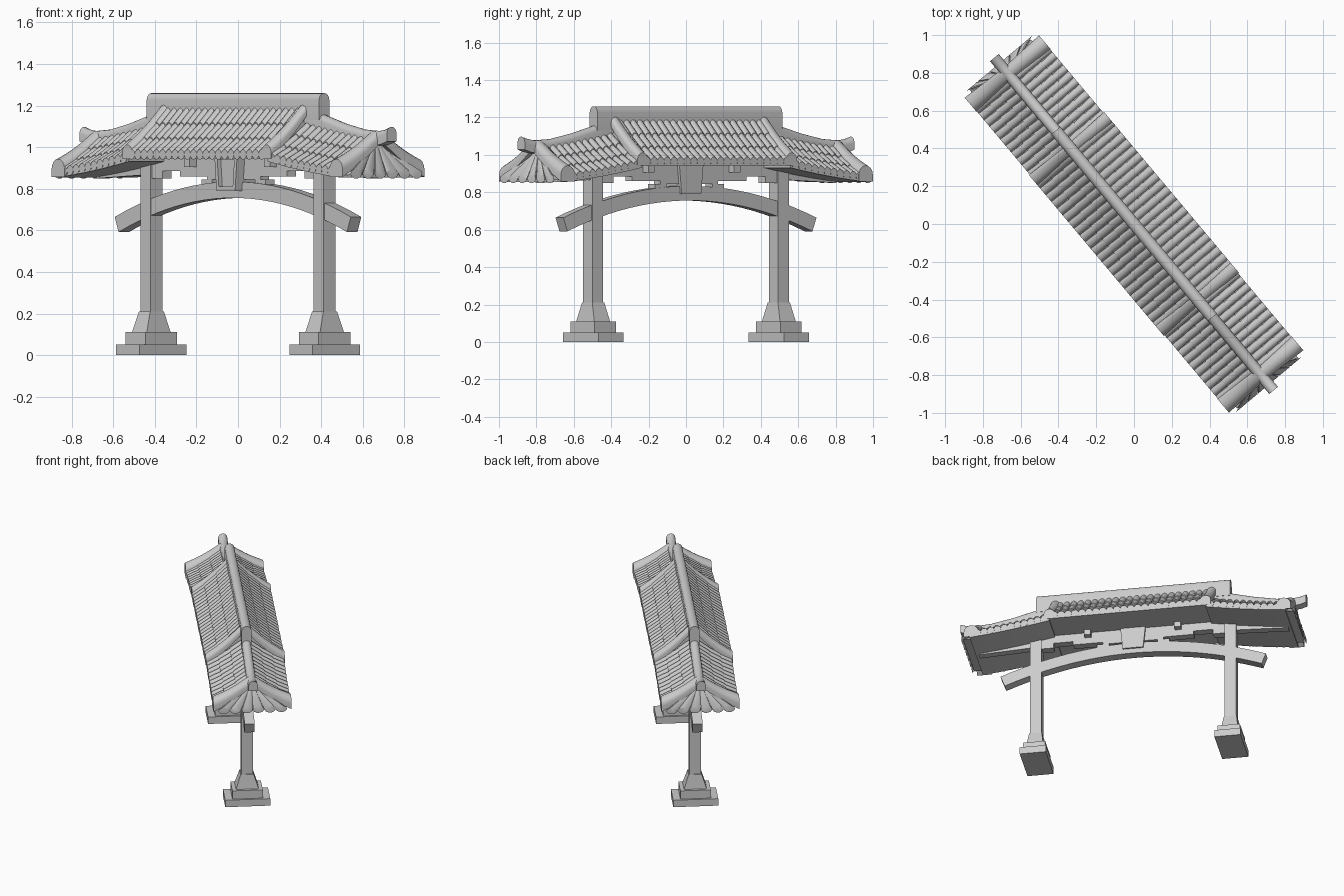
import bpy, bmesh, math
from mathutils import Matrix

cube = bpy.data.objects.get("Cube")
if cube:
    bpy.data.objects.remove(cube)

stone = bpy.data.materials.new("grey_stone")
stone.use_nodes = True
GREY = (0.6, 0.6, 0.6, 1)
stone.diffuse_color = GREY
stone.node_tree.nodes["Principled BSDF"].inputs["Base Color"].default_value = GREY

# The gate is modelled along x, then turned about z
TURN = Matrix.Rotation(math.radians(-50), 4, 'Z')


def build(name, lofts, smooth=False):
    """Make one object from several lofts; a loft is a list of closed rings."""
    bm = bmesh.new()
    for rings in lofts:
        vs = [[bm.verts.new(p) for p in ring] for ring in rings]
        n = len(vs[0])
        for a, b in zip(vs, vs[1:]):
            for i in range(n):
                j = (i + 1) % n
                bm.faces.new((a[i], a[j], b[j], b[i]))
        bm.faces.new(vs[0][::-1])
        bm.faces.new(vs[-1])
    bmesh.ops.recalc_face_normals(bm, faces=bm.faces)
    bm.transform(TURN)
    me = bpy.data.meshes.new(name)
    bm.to_mesh(me)
    bm.free()
    me.materials.append(stone)
    ob = bpy.data.objects.new(name, me)
    bpy.context.collection.objects.link(ob)
    if smooth:
        bpy.ops.object.select_all(action='DESELECT')
        ob.select_set(True)
        bpy.context.view_layer.objects.active = ob
        bpy.ops.object.shade_smooth_by_angle(angle=math.radians(40))


def rect(x, y, a, b, z):
    return [(x - a, y - b, z), (x + a, y - b, z), (x + a, y + b, z), (x - a, y + b, z)]


def frustum(x, y, z0, z1, a0, b0, a1=None, b1=None):
    return [rect(x, y, a0, b0, z0), rect(x, y, a1 or a0, b1 or b0, z1)]


def arch_profile(r, h, n=8):
    """Half-circle on short straight sides: (across, up) pairs."""
    pts = [(r * math.cos(math.pi * i / n), h - r + r * math.sin(math.pi * i / n))
           for i in range(n + 1)]
    return [(r, 0)] + pts + [(-r, 0)]


def oval(r, squash=1.0, n=10):
    return [(r * math.cos(2 * math.pi * i / n), squash * r * math.sin(2 * math.pi * i / n))
            for i in range(n)]


def across_x(prof, c):
    return [(c[0] + p, c[1], c[2] + q) for p, q in prof]


def across_y(prof, c):
    return [(c[0], c[1] + p, c[2] + q) for p, q in prof]


# Posts on stepped footings
for side, label in ((-1, "right"), (1, "left")):
    x = side * 0.648
    build(label + "_footing", [
        frustum(x, 0, 0, 0.05, 0.087, 0.148),
        frustum(x, 0, 0.05, 0.11, 0.074, 0.1),
        frustum(x, 0, 0.11, 0.21, 0.055, 0.075, 0.042, 0.043)])
    build(label + "_post", [frustum(x, 0, 0.2, 1.0, 0.038, 0.038)])


# Arched beam, with ends cut square to the curve
def arch_ring(s):
    slope = -0.45 * s
    k = 0.078 / math.hypot(1, slope)
    z = 0.756 - 0.225 * s * s
    top = (s - slope * k, z + k)
    return [(s, -0.033, z), (s, 0.033, z), (top[0], 0.033, top[1]), (top[0], -0.033, top[1])]


build("arched_beam", [[arch_ring(-0.855 + 1.71 * i / 24) for i in range(25)]])

# Lintel, cross brackets and spacer blocks
lintel = [frustum(0, 0, 0.885, 0.95, 0.64, 0.028),
          frustum(0, 0, 0.86, 0.89, 0.4, 0.028),
          frustum(0, 0, 0.845, 0.87, 0.2, 0.028)]
for m in (-1, 1):
    lintel += [frustum(m * 0.3, 0, 0.905, 0.95, 0.022, 0.07),
               frustum(m * 0.2, 0, 0.81, 0.845, 0.04, 0.028),
               frustum(m * 0.58, 0, 0.85, 0.89, 0.05, 0.028)]
build("lintel", lintel)

# Tapered centre plaque with a framed front
build("plaque", [frustum(0, -0.005, 0.79, 0.96, 0.068, 0.05, 0.085, 0.05)])
frame = [frustum(0, -0.065, 0.94, 0.96, 0.085, 0.012),
         frustum(0, -0.065, 0.79, 0.81, 0.07, 0.012)]
for m in (-1, 1):
    frame.append([rect(m * 0.06, -0.065, 0.01, 0.012, 0.79),
                  rect(m * 0.075, -0.065, 0.01, 0.012, 0.96)])
build("plaque_frame", frame)


# Roof surfaces: s along the gate, t from ridge (0) to eave (1)
def main_roof(s, t):
    return 0.02 + 0.235 * t, 1.175 - 0.213 * t - 0.012 * math.sin(math.pi * t)


def wing_roof(s, t):
    p = (abs(s) - 0.5) / 0.55
    p = p * (1.35 - 0.35 * p)
    top, low = 1.11 - 0.085 * p, 0.955 - 0.08 * p
    return 0.02 + 0.23 * t, top + (low - top) * t - 0.01 * math.sin(math.pi * t)


def roof_body(roof, s0, s1):
    """Solid roof with two slopes and a flat soffit between the eaves."""
    rings = []
    for i in range(7):
        s = s0 + (s1 - s0) * i / 6
        line = [roof(s, j / 5) for j in range(6)]
        w, z = line[-1]
        line.append((w, z - 0.02))
        rings.append([(s, w, z) for w, z in line] + [(s, -w, z) for w, z in reversed(line)])
    return rings


def tile_rows(roof, s0, s1, count, m, courses=3):
    """Rows of overlapping round tiles, each wider at its lower end."""
    out = []
    step = (s1 - s0) / count
    for i in range(count):
        s = s0 + step * (i + 0.5)
        for c in range(courses):
            rings = []
            for t, r in ((c / courses, 0.42), ((c + 1.06) / courses, 0.53)):
                w, z = roof(s, t)
                rings.append(across_x(oval(r * abs(step)), (s, m * w, z + 0.006)))
            out.append(rings)
    return out


bodies, tiles = [roof_body(main_roof, -0.53, 0.53)], []
for e in (-1, 1):
    bodies.append(roof_body(wing_roof, e * 0.52, e * 1.05))
for m in (-1, 1):
    tiles += tile_rows(main_roof, -0.51, 0.51, 22, m)
    for e in (-1, 1):
        tiles += tile_rows(wing_roof, e * 0.53, e * 1.02, 11, m)
build("roof_bodies", bodies)
build("roof_tiles", tiles, True)

# Verge rolls over the edges of the main roof and of each wing
verges = []
for e in (-1, 1):
    for m in (-1, 1):
        for roof, s, r, h, end in ((main_roof, 0.52, 0.036, 0.068, 1.02),
                                   (wing_roof, 1.04, 0.048, 0.085, 1.03)):
            rings = []
            for i in range(7):
                t = end * i / 6
                w, z = roof(s, t)
                k = 0.8 + 0.2 * t
                rings.append(across_x(arch_profile(r * k, h * k), (e * s, m * w, z - 0.015)))
            verges.append(rings)
build("verge_rolls", verges, True)

# Main ridge and curved wing ridges with lifted tips
cap = arch_profile(0.032, 0.13)
build("main_ridge", [[across_y(cap, (s, 0, 1.13)) for s in (-0.645, 0.645)]], True)
wing_path = [(0.52, 1.19), (0.65, 1.155), (0.8, 1.115), (0.95, 1.085),
             (1.06, 1.078), (1.11, 1.085), (1.15, 1.098)]
cap = arch_profile(0.03, 0.07)
build("wing_ridges", [[across_y(cap, (e * s, 0, z - 0.07)) for s, z in wing_path]
                      for e in (-1, 1)], True)

# Gable skirts: a fan of flattened tiles under each end, with backing wedges
skirts, backs = [], []
for e in (-1, 1):
    for i in range(6):
        f = (i - 2.5) / 2.5
        top = (e * 1.05, 0.05 * f, 1.0 - 0.02 * abs(f))
        low = (e * 1.11, 0.19 * f, 0.872)
        skirts.append([across_y(oval(0.012, 0.7), top), across_y(oval(0.036, 0.65), low)])
    backs.append([[(e * 1.04, -0.04, 1.0), (e * 1.04, 0.04, 1.0),
                   (e * 1.0, 0.04, 1.0), (e * 1.0, -0.04, 1.0)],
                  [(e * 1.1, -0.21, 0.865), (e * 1.1, 0.21, 0.865),
                   (e * 1.0, 0.21, 0.865), (e * 1.0, -0.21, 0.865)]])
build("gable_skirt_tiles", skirts, True)
build("gable_skirt_wedges", backs)

# Tapered brackets carrying the wings out from the posts
build("wing_brackets", [[[(e * s, -0.025, lo), (e * s, 0.025, lo),
                          (e * s, 0.025, hi), (e * s, -0.025, hi)]
                         for s, lo, hi in ((0.6, 0.87, 1.0), (1.03, 0.85, 0.9))]
                        for e in (-1, 1)])
